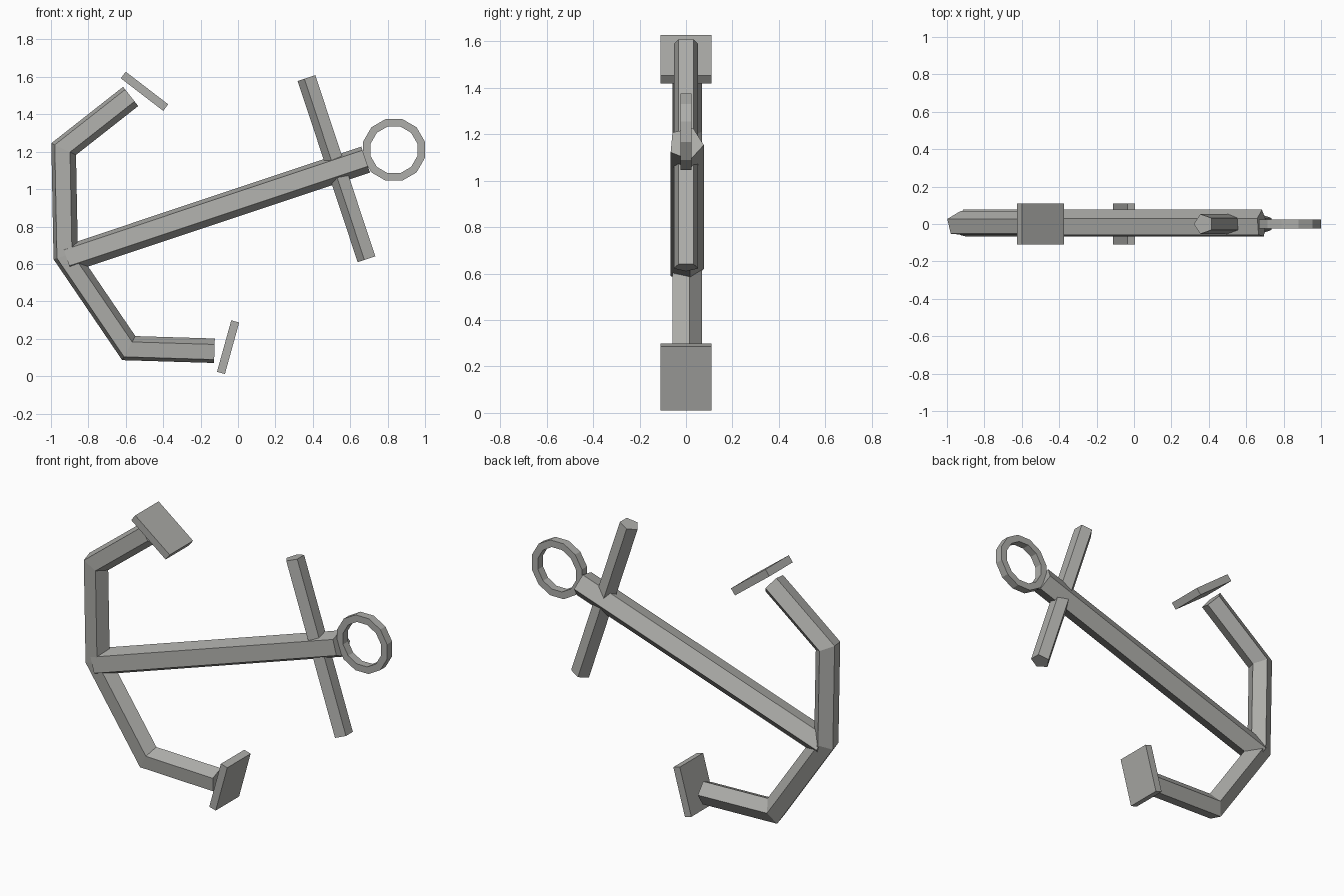
import bpy, bmesh, math
from mathutils import Vector, Matrix

if "Cube" in bpy.data.objects:
    bpy.data.objects.remove(bpy.data.objects["Cube"])

metal = bpy.data.materials.new("grey_metal")
metal.diffuse_color = (0.42, 0.42, 0.40, 1)
metal.use_nodes = True
metal.node_tree.nodes["Principled BSDF"].inputs["Base Color"].default_value = metal.diffuse_color


def finish(name, bm):
    bmesh.ops.recalc_face_normals(bm, faces=bm.faces)
    me = bpy.data.meshes.new(name)
    bm.to_mesh(me)
    bm.free()
    me.materials.append(metal)
    ob = bpy.data.objects.new(name, me)
    bpy.context.collection.objects.link(ob)
    return ob


def ngon(radius, start, sides=5):
    """Cross-section points as (y, offset to the left of the path)."""
    return [(radius * math.cos(math.radians(start) + i * math.tau / sides),
             radius * math.sin(math.radians(start) + i * math.tau / sides))
            for i in range(sides)]


def sweep(name, path, profile, closed=False):
    """Sweep a cross-section along an (x, z) path with mitred corners."""
    pts = [Vector(p) for p in path]
    n = len(pts)
    bm = bmesh.new()
    rings = []
    for i, p in enumerate(pts):
        before = (p - pts[i - 1]).normalized() if closed or i > 0 else None
        after = (pts[(i + 1) % n] - p).normalized() if closed or i < n - 1 else None
        before, after = before or after, after or before
        d = (before + after).normalized()
        left = Vector((-d.y, d.x)) / d.dot(after)
        rings.append([bm.verts.new((p.x + left.x * v, y, p.y + left.y * v))
                      for y, v in profile])
    k = len(profile)
    for i in range(n if closed else n - 1):
        a, b = rings[i], rings[(i + 1) % n]
        for j in range(k):
            bm.faces.new((a[j], a[(j + 1) % k], b[(j + 1) % k], b[j]))
    if not closed:
        bm.faces.new(rings[0])
        bm.faces.new(rings[-1])
    return finish(name, bm)


def plate(name, x, z, tilt, size):
    bm = bmesh.new()
    bmesh.ops.create_cube(bm, size=1, matrix=Matrix.Translation((x, 0, z))
                          @ Matrix.Rotation(math.radians(tilt), 4, 'Y')
                          @ Matrix.Diagonal((*size, 1)))
    return finish(name, bm)


# Shank and the crossbar through it
sweep("shank", [(-0.915, 0.627), (0.682, 1.16)], ngon(0.077, 67))
sweep("stock", [(0.692, 0.627), (0.371, 1.595)], ngon(0.055, 90))

# Bent arms as one mitred bar
sweep("arms", [(-0.126, 0.134), (-0.585, 0.148), (-0.923, 0.645),
               (-0.934, 1.215), (-0.575, 1.497)], ngon(0.069, 67))

# Fluke plates at the arm tips
plate("upper_fluke", -0.50, 1.523, -52.5, (0.044, 0.22, 0.286))
plate("lower_fluke", -0.053, 0.155, 15.5, (0.044, 0.22, 0.286))

# Ring at the head of the shank
circle = [(0.834 + 0.15 * math.cos(math.radians(15 + 30 * i)),
           1.21 + 0.15 * math.sin(math.radians(15 + 30 * i))) for i in range(12)]
sweep("ring", circle, [(-0.024, -0.02), (0.024, -0.02), (0.024, 0.02), (-0.024, 0.02)],
      closed=True)
